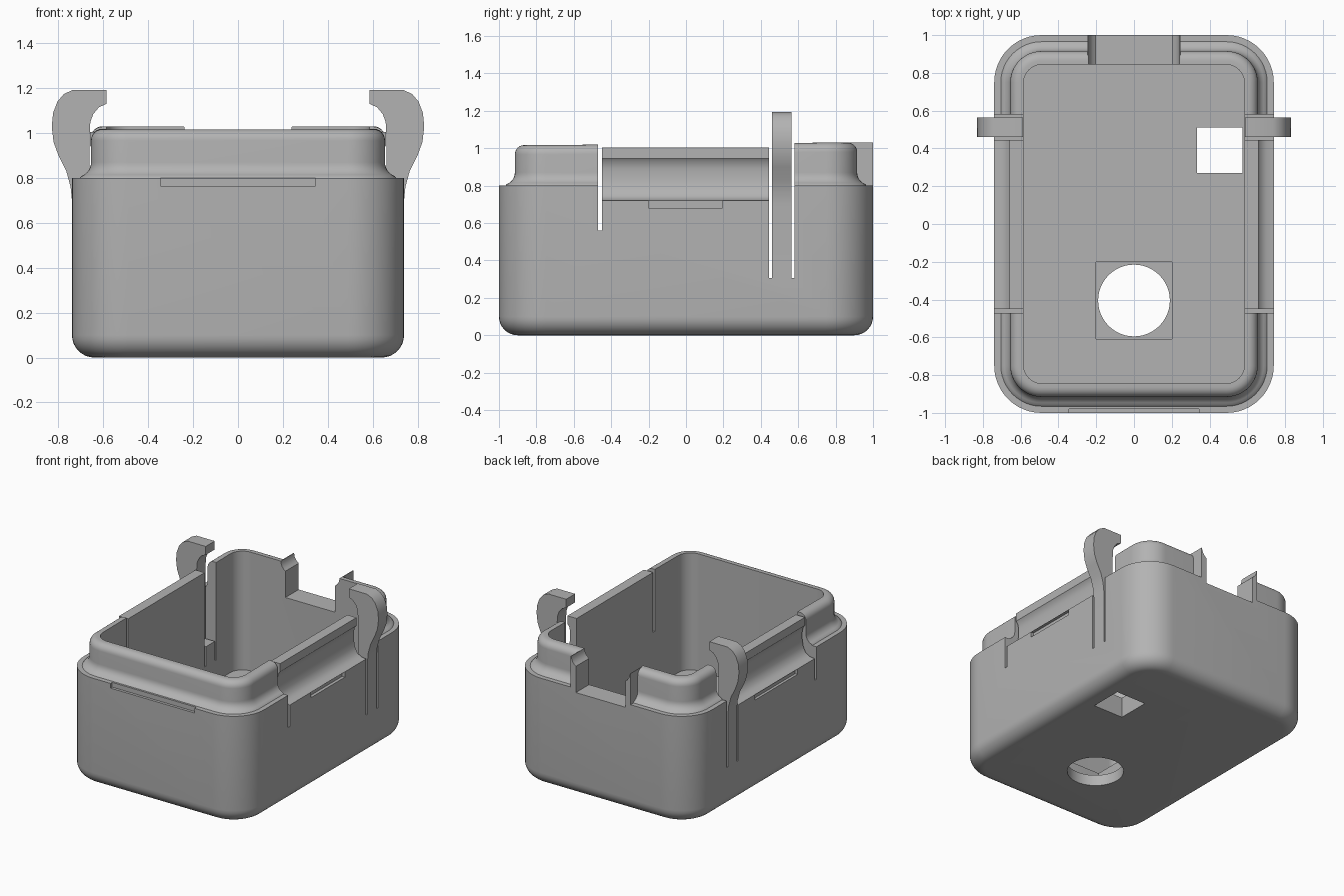
import bpy, bmesh, math
from mathutils import Vector

if "Cube" in bpy.data.objects:
    bpy.data.objects.remove(bpy.data.objects["Cube"])

grey = bpy.data.materials.new("matte grey")
grey.use_nodes = True
grey.diffuse_color = (0.45, 0.45, 0.45, 1)
grey.node_tree.nodes["Principled BSDF"].inputs["Base Color"].default_value = (0.45, 0.45, 0.45, 1)


def make(name, bm):
    bmesh.ops.recalc_face_normals(bm, faces=bm.faces)
    mesh = bpy.data.meshes.new(name)
    bm.to_mesh(mesh)
    bm.free()
    mesh.materials.append(grey)
    ob = bpy.data.objects.new(name, mesh)
    bpy.context.collection.objects.link(ob)
    return ob


def activate(ob):
    bpy.ops.object.select_all(action='DESELECT')
    ob.select_set(True)
    bpy.context.view_layer.objects.active = ob


def smooth(ob):
    activate(ob)
    bpy.ops.object.shade_smooth_by_angle(angle=math.radians(35))


def cut(ob, cutter):
    mod = ob.modifiers.new("cut", 'BOOLEAN')
    mod.operation = 'DIFFERENCE'
    mod.solver = 'EXACT'
    mod.object = cutter
    activate(ob)
    bpy.ops.object.modifier_apply(modifier=mod.name)
    bpy.data.objects.remove(cutter)


def box(x0, x1, y0, y1, z0, z1):
    bm = bmesh.new()
    bmesh.ops.create_cube(bm, size=1)
    for v in bm.verts:
        v.co = Vector((x0 + (v.co.x + .5) * (x1 - x0),
                       y0 + (v.co.y + .5) * (y1 - y0),
                       z0 + (v.co.z + .5) * (z1 - z0)))
    return make("cutter", bm)


def prism(name, profile, y0, y1, side=1):
    """Extrude an x-z outline along y, mirrored in x when side is -1."""
    bm = bmesh.new()
    face = bm.faces.new([bm.verts.new((x * side, y0, z)) for x, z in profile])
    ext = bmesh.ops.extrude_face_region(bm, geom=[face])
    verts = [g for g in ext["geom"] if isinstance(g, bmesh.types.BMVert)]
    bmesh.ops.translate(bm, verts=verts, vec=(0, y1 - y0, 0))
    return make(name, bm)


def arc(cx, cz, r, a0, a1, n=7):
    angles = [math.radians(a0 + (a1 - a0) * i / (n - 1)) for i in range(n)]
    return [(cx + r * math.cos(a), cz + r * math.sin(a)) for a in angles]


def ring(bm, inset, z):
    """Rounded rectangle loop, inset from the outer wall."""
    r = max(0.25 - inset, 0.1)
    hx, hy = 0.74 - inset - r, 1 - inset - r
    verts = []
    for k, (sx, sy) in enumerate([(1, 1), (-1, 1), (-1, -1), (1, -1)]):
        for x, y in arc(sx * hx, sy * hy, r, 90 * k, 90 * k + 90, 13):
            lift = 0.013 if y > 0.5 and z > 0.95 else 0
            verts.append(bm.verts.new((x, y, z + lift)))
    return verts


# Shell: bottom fillet, wall, shoulder, stepped lip, cavity and floor
section = [(0.1 - 0.1 * math.sin(a), 0.1 - 0.1 * math.cos(a))
           for a in [math.radians(11.25 * i) for i in range(9)]]
section += [(0, 0.8), (0.035, 0.8)]
section += [(i, z) for i, z in arc(0.02, 0.87, 0.065, -70, 0)]
section += [(i, z) for i, z in arc(0.135, 0.967, 0.05, 180, 90)]
section += [(0.155, 1.017), (0.155, 0.15)]
bm = bmesh.new()
loops = [ring(bm, i, z) for i, z in section]
for a, b in zip(loops, loops[1:]):
    for j in range(len(a)):
        k = (j + 1) % len(a)
        bm.faces.new((a[j], a[k], b[k], b[j]))
bm.faces.new(loops[0])
bm.faces.new(loops[-1])
shell = make("box_shell", bm)

# Side openings for the flaps, clips and slots
for s in (-1, 1):
    lo, hi = sorted((0.5 * s, 0.9 * s))
    cut(shell, box(lo, hi, -0.46, 0.46, 0.72, 1.3))
    cut(shell, box(lo, hi, -0.47, -0.45, 0.56, 1.3))
    cut(shell, box(lo, hi, 0.445, 0.58, 0.305, 1.3))

# Latch notches, back opening and floor openings
cut(shell, box(0.717, 0.8, -0.2, 0.195, 0.68, 0.75))
cut(shell, box(-0.8, -0.72, -0.25, 0.25, 0.68, 0.75))
cut(shell, box(-0.345, 0.345, -1.1, -0.98, 0.765, 0.85))
cut(shell, box(-0.245, 0.245, 0.8, 1.1, 0.77, 1.2))
cut(shell, box(0.333, 0.575, 0.27, 0.51, -0.1, 0.3))
cut(shell, box(-0.2, 0.2, -0.61, -0.2, 0.08, 0.3))
bm = bmesh.new()
bmesh.ops.create_cone(bm, cap_ends=True, segments=48, radius1=0.19, radius2=0.19, depth=0.6)
bmesh.ops.translate(bm, verts=bm.verts, vec=(0, -0.405, 0.1))
cut(shell, make("cutter", bm))
smooth(shell)

# Grooved lip of each side flap
flap = [(0.585, 0.72), (0.74, 0.72), (0.7, 0.725), (0.667, 0.745), (0.647, 0.785),
        (0.638, 0.84), (0.638, 0.89), (0.645, 0.925), (0.66, 0.945),
        (0.66, 1.005), (0.585, 1.005)]

# Spring clip: hooked head on a long tongue
clip = [(0.585, 0.305), (0.74, 0.305), (0.74, 0.7), (0.746, 0.76), (0.765, 0.83),
        (0.8, 0.9), (0.822, 0.96), (0.83, 1.03), (0.824, 1.09), (0.805, 1.14),
        (0.775, 1.175), (0.735, 1.193), (0.587, 1.193), (0.587, 1.13), (0.62, 1.115),
        (0.645, 1.085), (0.658, 1.05), (0.662, 0.98), (0.662, 0.45), (0.585, 0.45)]

# Curved fin at each end of the back opening
fin = [(0.245, 0.77), (0.245, 1.03)] + arc(0.165, 1.03, 0.075, 0, -60, 5) + [(0.203, 0.9), (0.203, 0.77)]

for s, side in ((1, "left"), (-1, "right")):
    smooth(prism(side + "_flap_lip", flap, -0.45, 0.445, s))
    smooth(prism(side + "_clip", clip, 0.46, 0.565, s))
    smooth(prism(side + "_back_fin", fin, 0.845, 1.0, s))
